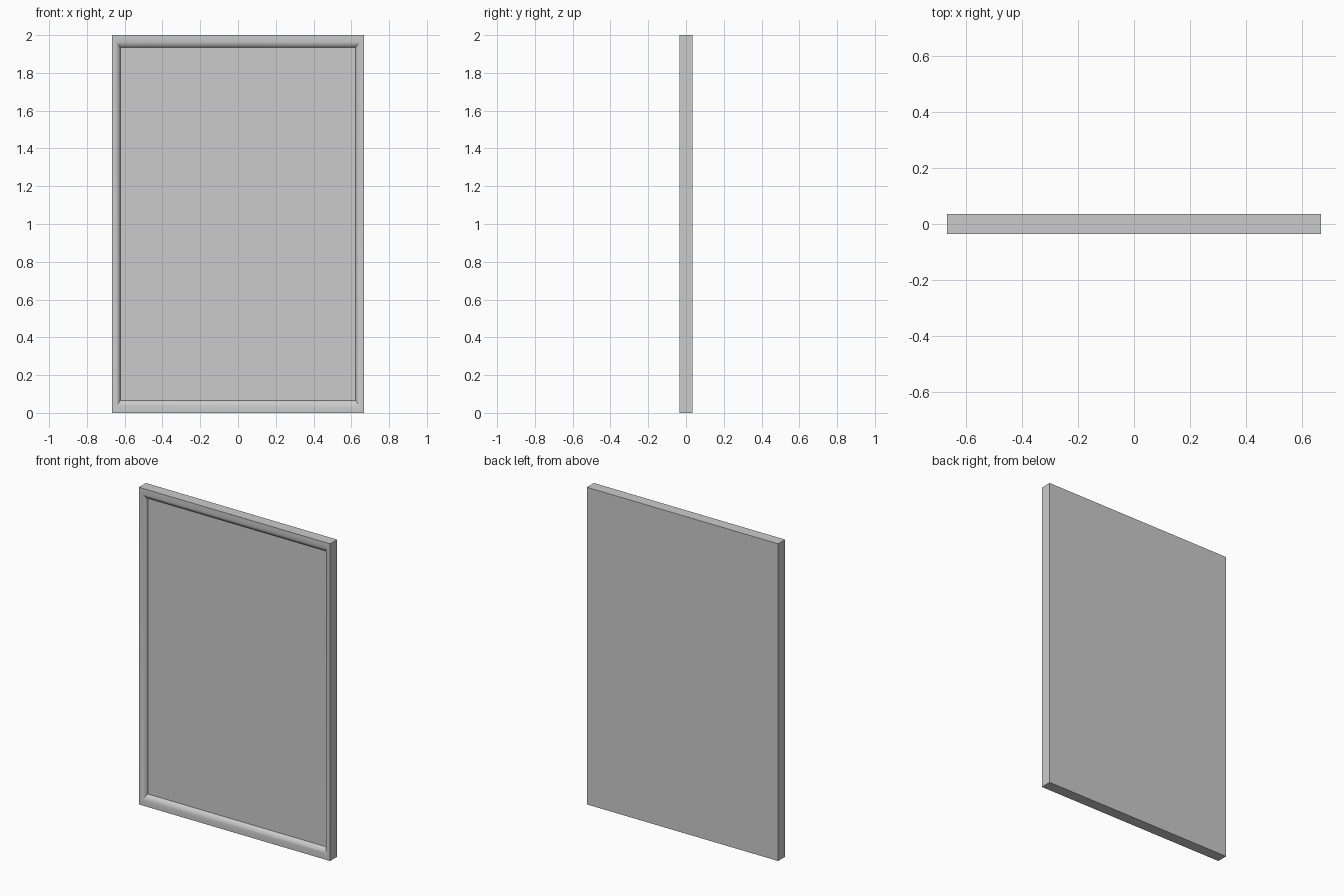
import bpy
import bmesh
import math

cube = bpy.data.objects.get("Cube")
if cube:
    bpy.data.objects.remove(cube, do_unlink=True)

HALF_W, HEIGHT, HALF_D = 0.667, 2.0, 0.035
RIM, FLAT, RECESS, STEPS = 0.0333, 0.25, 0.028, 10

grey = bpy.data.materials.new("grey")
grey.use_nodes = True
colour = (0.6, 0.6, 0.6, 1)
grey.diffuse_color = colour
grey.node_tree.nodes["Principled BSDF"].inputs["Base Color"].default_value = colour

# Rim profile: (inset as a share of the panel size, depth); flat, then rounding inwards
profile = [(0, 0)]
for i in range(STEPS + 1):
    a = math.pi / 2 * i / STEPS
    profile.append((RIM * (FLAT + (1 - FLAT) * math.sin(a)),
                    RECESS * (1 - math.cos(a))))

bm = bmesh.new()


def ring(inset, y):
    """Rectangle of four vertices, inset in proportion to the panel."""
    k = 1 - 2 * inset
    return [bm.verts.new((sx * HALF_W * k, y, HEIGHT / 2 * (1 + sz * k)))
            for sx, sz in ((-1, -1), (1, -1), (1, 1), (-1, 1))]


# Back, outer sides, rounded rim and recessed field as one closed shell
rings = [ring(0, HALF_D)] + [ring(s, d - HALF_D) for s, d in profile]
for a, b in zip(rings, rings[1:]):
    for i in range(4):
        j = (i + 1) % 4
        bm.faces.new((a[i], a[j], b[j], b[i]))
bm.faces.new(rings[0])
bm.faces.new(rings[-1])
bmesh.ops.recalc_face_normals(bm, faces=bm.faces)

mesh = bpy.data.meshes.new("framed_panel")
bm.to_mesh(mesh)
bm.free()
mesh.materials.append(grey)
panel = bpy.data.objects.new("framed_panel", mesh)
bpy.context.collection.objects.link(panel)

# Smooth rim, crisp corners
bpy.ops.object.select_all(action='DESELECT')
panel.select_set(True)
bpy.context.view_layer.objects.active = panel
bpy.ops.object.shade_smooth_by_angle(angle=math.radians(30))
